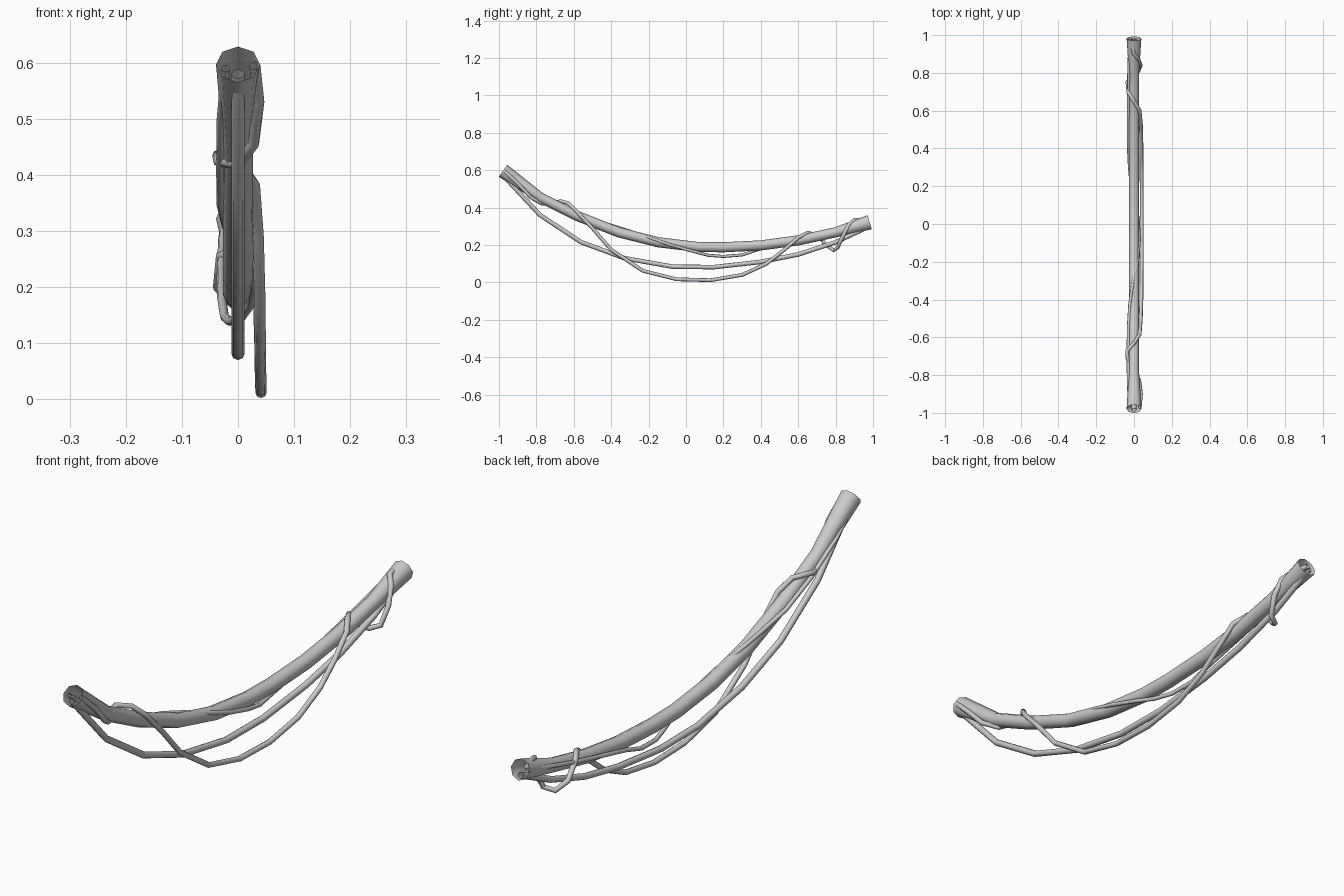
import bpy

old = bpy.data.objects.get("Cube")
if old:
    bpy.data.objects.remove(old, do_unlink=True)

grey = bpy.data.materials.new("cable grey")
grey.use_nodes = True
colour = (0.6, 0.6, 0.6, 1)
grey.diffuse_color = colour
grey.node_tree.nodes["Principled BSDF"].inputs["Base Color"].default_value = colour


def cable(name, points, radius, end_scale=1.0):
    """Sweep an eight-sided open tube along a path, flaring both ends."""
    curve = bpy.data.curves.new(name, "CURVE")
    curve.dimensions = "3D"
    curve.bevel_depth = radius
    curve.bevel_resolution = 2
    curve.twist_mode = "Z_UP"
    spline = curve.splines.new("POLY")
    spline.points.add(len(points) - 1)
    for p, co in zip(spline.points, points):
        p.co = (*co, 1)
    spline.points[0].radius = spline.points[-1].radius = end_scale
    obj = bpy.data.objects.new(name, curve)
    bpy.context.collection.objects.link(obj)
    curve.materials.append(grey)
    bpy.ops.object.select_all(action="DESELECT")
    obj.select_set(True)
    bpy.context.view_layer.objects.active = obj
    bpy.ops.object.convert(target="MESH")
    bpy.ops.object.shade_smooth_by_angle(angle=0.9)
    return obj


# Thick sagging cable with flared open ends
main = [(-.978, .597), (-.78, .455), (-.58, .355), (-.36, .268), (-.15, .215),
        (.06, .19), (.2, .188), (.4, .198), (.6, .225), (.8, .268), (.982, .322)]
cable("main_cable", [(0, y, z) for y, z in main], .027, 1.45)

# Slack cable hanging directly below
slack = [(-.985, .58), (-.78, .36), (-.56, .215), (-.33, .13), (-.07, .084),
         (.15, .082), (.4, .11), (.6, .15), (.8, .215), (.98, .3)]
cable("slack_cable", [(0, y, z) for y, z in slack], .012)

# Cable that winds around the main one and drops into a deep loop
cable("looping_cable", [
    (.03, -.97, .595), (.037, -.9, .53), (.028, -.83, .455), (0, -.77, .42),
    (-.035, -.71, .425), (-.036, -.67, .435), (0, -.63, .425), (.03, -.585, .38),
    (.036, -.5, .29), (.039, -.4, .175), (.04, -.23, .062), (.041, -.05, .017),
    (.041, .13, .012), (.04, .3, .04), (.039, .43, .1), (.037, .52, .17),
    (.03, .6, .24), (0, .65, .266), (-.03, .7, .255), (-.035, .75, .2),
    (-.01, .79, .172), (.025, .81, .185), (.036, .84, .25), (.025, .87, .31),
    (0, .9, .335), (-.015, .97, .335)], .01)

# Thin cable hugging the main one and crossing beneath it
cable("wrapping_cable", [
    (-.022, -.97, .59), (-.03, -.85, .5), (-.031, -.7, .41), (-.03, -.55, .345),
    (-.022, -.42, .312), (-.005, -.3, .275), (.018, -.2, .24), (.029, -.08, .2),
    (.022, .03, .168), (.005, .12, .145), (-.015, .2, .139), (-.024, .3, .147),
    (-.029, .4, .18), (-.03, .55, .215), (-.029, .7, .25), (-.027, .85, .29),
    (-.02, .975, .32)], .008)
